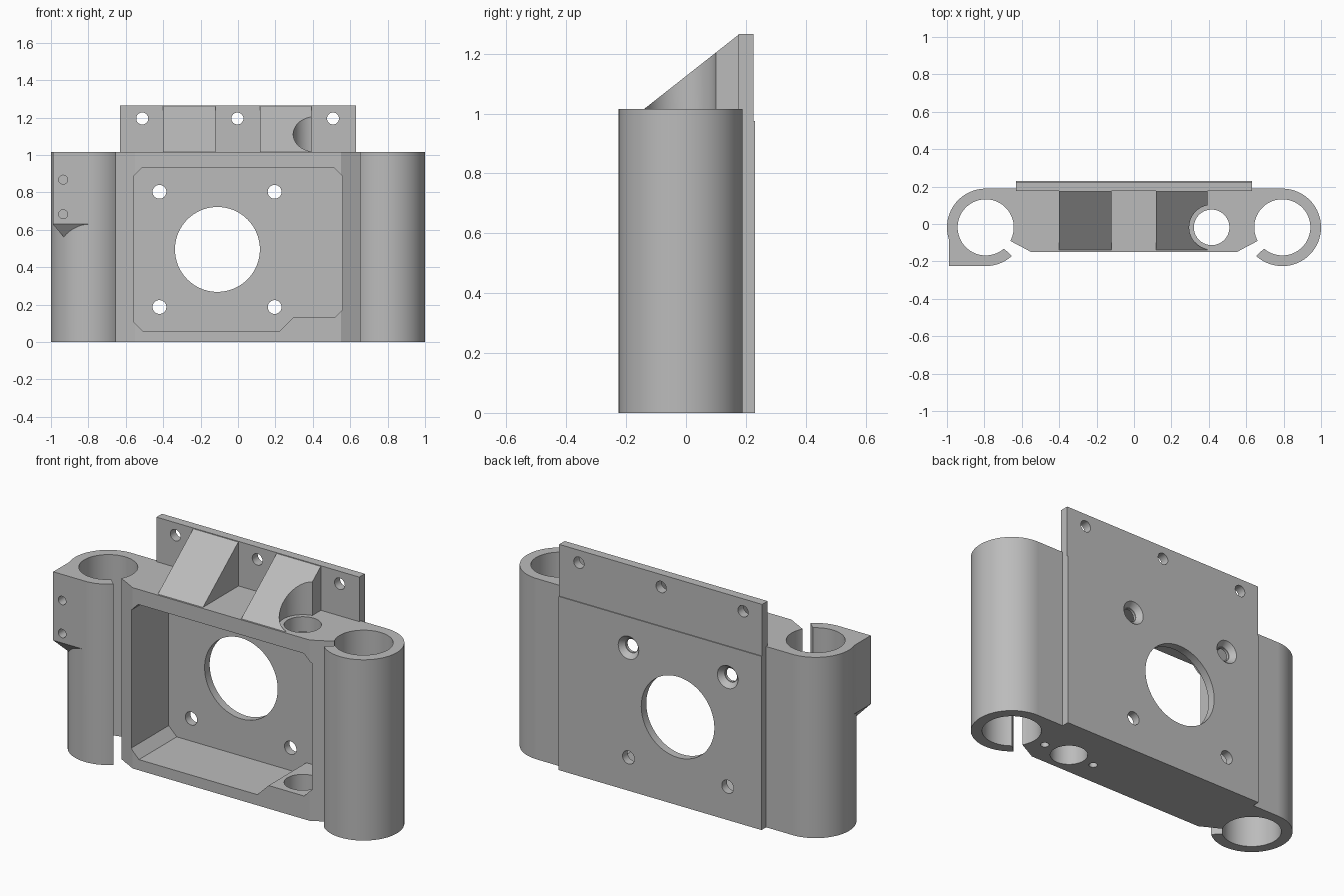
import bpy, bmesh, math
from mathutils import Matrix, Vector

if "Cube" in bpy.data.objects:
    bpy.data.objects.remove(bpy.data.objects["Cube"])

grey = bpy.data.materials.new("plain_grey")
grey.diffuse_color = (0.5, 0.5, 0.5, 1)
grey.use_nodes = True
grey.node_tree.nodes["Principled BSDF"].inputs["Base Color"].default_value = (0.5, 0.5, 0.5, 1)

# How each extrusion axis maps 2D profile points (a, b) and depth d to space
PLACE = {
    "x": lambda a, b, d: (d, a, b),
    "y": lambda a, b, d: (a, d, b),
    "z": lambda a, b, d: (a, b, d),
}


def new_object(name, bm):
    bmesh.ops.recalc_face_normals(bm, faces=bm.faces)
    mesh = bpy.data.meshes.new(name)
    bm.to_mesh(mesh)
    bm.free()
    mesh.materials.append(grey)
    obj = bpy.data.objects.new(name, mesh)
    bpy.context.collection.objects.link(obj)
    return obj


def prism(name, profile, start, end, axis="z"):
    bm = bmesh.new()
    place = PLACE[axis]
    base = bm.faces.new([bm.verts.new(place(a, b, start)) for a, b in profile])
    top = bmesh.ops.extrude_face_region(bm, geom=[base])["geom"]
    move = Vector(place(0, 0, end - start))
    bmesh.ops.translate(bm, vec=move, verts=[v for v in top if isinstance(v, bmesh.types.BMVert)])
    return new_object(name, bm)


def rod(name, a, b, radius, start, end, axis="z", radius_end=None, sides=64):
    bm = bmesh.new()
    bmesh.ops.create_cone(bm, cap_ends=True, segments=sides, radius1=radius,
                          radius2=radius_end or radius, depth=end - start)
    if axis == "y":
        bmesh.ops.rotate(bm, matrix=Matrix.Rotation(-math.pi / 2, 3, "X"), verts=bm.verts)
    bmesh.ops.translate(bm, vec=PLACE[axis](a, b, (start + end) / 2), verts=bm.verts)
    return new_object(name, bm)


def combine(target, tools, operation):
    for tool in tools:
        mod = target.modifiers.new(tool.name, "BOOLEAN")
        mod.operation = operation
        mod.solver = "EXACT"
        mod.object = tool
    bpy.context.view_layer.update()
    graph = bpy.context.evaluated_depsgraph_get()
    mesh = bpy.data.meshes.new_from_object(target.evaluated_get(graph))
    target.modifiers.clear()
    target.data = mesh
    for tool in tools:
        bpy.data.objects.remove(tool)


TUBE_X, TUBE_Y, TUBE_R, BORE_R = 0.793, -0.018, 0.207, 0.15
HEIGHT = 1.015
SHAFT_X = 0.415

# Central block between the two tubes
half = [(0.79, 0.189), (0.79, -0.02), (0.66, -0.09), (0.55, -0.15)]
outline = half + [(-x, y) for x, y in reversed(half)]
body = prism("carriage_body", outline, 0, HEIGHT)

# Tubes
parts = [rod("tube", side * TUBE_X, TUBE_Y, TUBE_R, 0, HEIGHT, sides=96) for side in (-1, 1)]

# Back plate with a slightly set back upper strip
parts.append(prism("back_plate", [
    (0.16, 0), (0.23, 0), (0.23, 0.975), (0.225, 0.975),
    (0.225, 1.265), (0.176, 1.265), (0.176, 0.98), (0.16, 0.98)], -0.63, 0.63, "x"))

# Square clamp block on the right tube, tapered underneath
bm = bmesh.new()
for x in (-0.99, -0.79):
    for y in (-0.225, -0.02):
        for z in (0.63, HEIGHT):
            bm.verts.new((x, y, z))
bm.verts.new((-0.93, -0.17, 0.56))
bm.verts.new((-0.79, -0.02, 0.56))
bmesh.ops.convex_hull(bm, input=bm.verts)
parts.append(new_object("clamp_block", bm))
combine(body, parts, "UNION")

# Sloped gussets on the top, the left one cleared for the shaft
for name, x0, x1 in (("right_gusset", -0.4, -0.12), ("left_gusset", 0.118, 0.392)):
    gusset = prism(name, [(-0.14, 1.01), (0.2, 1.01), (0.2, 1.262), (0.174, 1.262), (-0.14, HEIGHT)],
                   x0, x1, "x")
    if x1 > 0:
        combine(gusset, [rod("clearance", SHAFT_X, TUBE_Y, 0.12, 0.9, 1.4)], "DIFFERENCE")
    combine(body, [gusset], "UNION")

# Pocket in the front, with a raised corner around the shaft hole
cutters = [prism("pocket", [
    (-0.51, 0.06), (0.225, 0.06), (0.295, 0.13), (0.515, 0.13), (0.56, 0.175),
    (0.56, 0.885), (0.515, 0.93), (-0.515, 0.93), (-0.56, 0.885), (-0.56, 0.11)],
    -0.4, 0.185, "y")]

# Tube bores and clamp slots
for side in (-1, 1):
    cutters.append(rod("bore", side * TUBE_X, TUBE_Y, BORE_R, -0.1, 1.1, sides=96))
    slot = [(0.74, -0.09), (0.59, -0.23), (0.548, -0.152), (0.66, -0.091), (0.68, -0.06)]
    cutters.append(prism("slot", [(side * x, y) for x, y in slot], -0.1, 1.1))

# Shaft hole and the two blind holes beside it
cutters.append(rod("shaft_hole", SHAFT_X, TUBE_Y, 0.095, -0.1, 1.1))
for dx in (-0.16, 0.16):
    cutters.append(rod("pilot_hole", SHAFT_X + dx, TUBE_Y, 0.022, -0.1, 0.1, sides=24))

# Large round opening and four mounting holes, the upper ones countersunk
cutters.append(rod("opening", -0.11, 0.495, 0.227, 0.1, 0.4, "y", sides=96))
for x in (-0.42, 0.196):
    for z in (0.187, 0.803):
        cutters.append(rod("mount_hole", x, z, 0.037, 0.1, 0.4, "y", sides=32))
    cutters.append(rod("countersink", x, 0.803, 0.04, 0.2, 0.24, "y", 0.072, 32))

# Holes along the top strip and in the clamp block
for x in (-0.512, -0.003, 0.508):
    cutters.append(rod("strip_hole", x, 1.195, 0.032, 0.1, 0.4, "y", sides=32))
for z in (0.683, 0.868):
    cutters.append(rod("clamp_hole", -0.935, z, 0.024, -0.3, -0.11, "y", sides=24))
combine(body, cutters, "DIFFERENCE")

# Smooth round walls, crisp edges
bpy.ops.object.select_all(action="DESELECT")
body.select_set(True)
bpy.context.view_layer.objects.active = body
bpy.ops.object.shade_smooth_by_angle(angle=math.radians(25))
